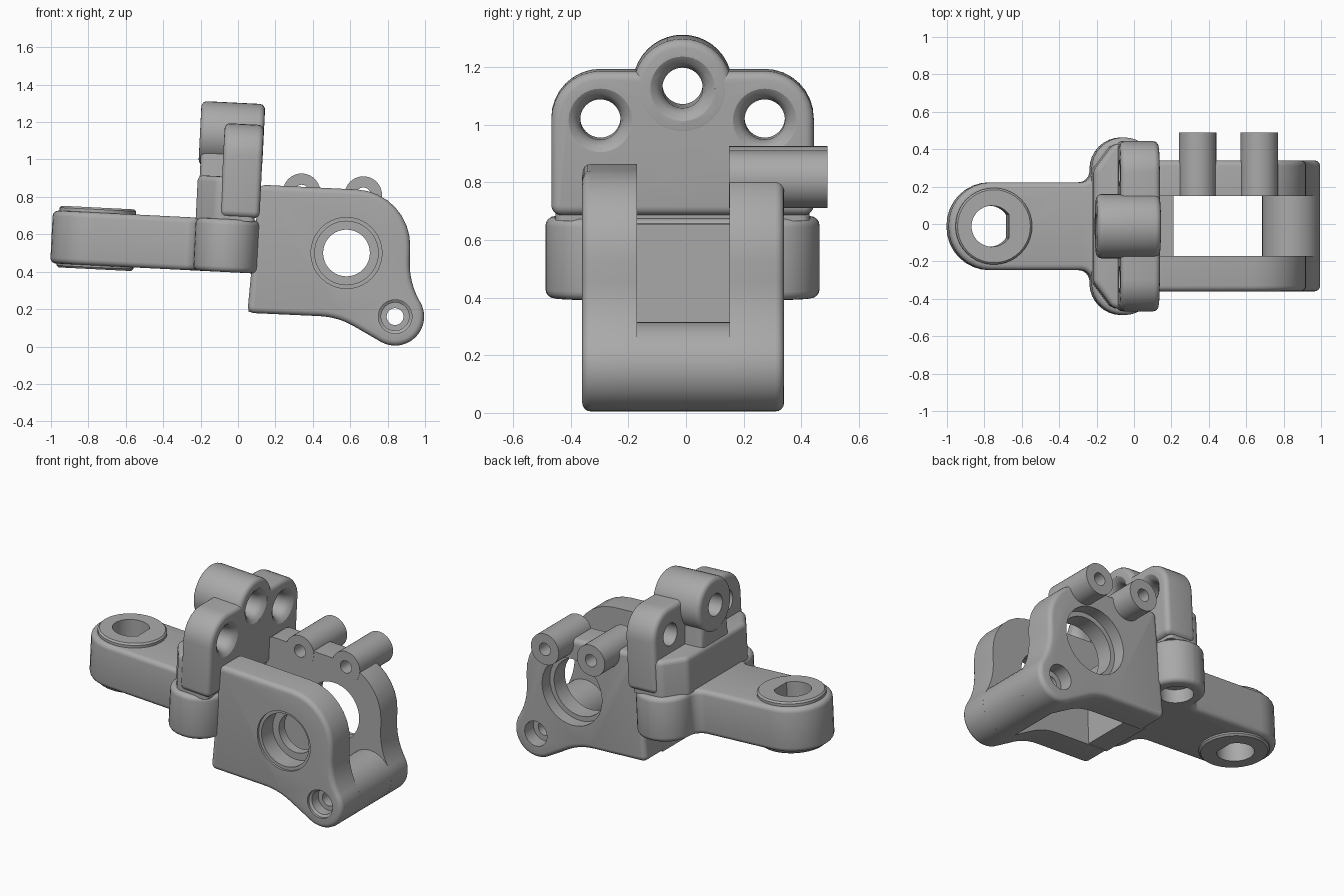
import bpy
import bmesh
from math import sin, cos, tan, radians, pi
from mathutils import Vector, Matrix

if "Cube" in bpy.data.objects:
    bpy.data.objects.remove(bpy.data.objects["Cube"], do_unlink=True)

grey = bpy.data.materials.new("plain_grey")
grey.use_nodes = True
grey.diffuse_color = (0.4, 0.4, 0.4, 1)
grey.node_tree.nodes["Principled BSDF"].inputs["Base Color"].default_value = (0.4, 0.4, 0.4, 1)

MID = -0.012  # y of the symmetry plane
PIVOT = Vector((0, 0, 0.5))
TILT = Matrix.Translation(PIVOT) @ Matrix.Rotation(radians(2.87), 4, 'Y') @ Matrix.Translation(-PIVOT)
AXES = {
    'X': lambda u, v, w: (w, u, v),
    'Y': lambda u, v, w: (u, w, v),
    'Z': lambda u, v, w: (u, v, w),
}


def circle(u, v, r, start=0, end=360, n=40):
    count = n if end - start == 360 else n + 1
    angles = [radians(start + (end - start) * i / n) for i in range(count)]
    return [(u + r * cos(a), v + r * sin(a)) for a in angles]


def rounded(corners, n=8):
    """Outline from (u, v) or (u, v, radius) corners, each rounded by an arc."""
    out = []
    for i, c in enumerate(corners):
        p = Vector(c[:2])
        r = c[2] if len(c) > 2 else 0
        if r == 0:
            out.append(tuple(p))
            continue
        a = (Vector(corners[i - 1][:2]) - p).normalized()
        b = (Vector(corners[(i + 1) % len(corners)][:2]) - p).normalized()
        half = a.angle(b) / 2
        centre = p + (a + b).normalized() * r / sin(half)
        first = p + a * r / tan(half) - centre
        last = p + b * r / tan(half) - centre
        turn = first.x * last.y - first.y * last.x
        sweep = (pi - 2 * half) * (1 if turn > 0 else -1)
        for k in range(n + 1):
            t = sweep * k / n
            out.append((centre.x + first.x * cos(t) - first.y * sin(t),
                        centre.y + first.x * sin(t) + first.y * cos(t)))
    return out


def loft(name, axis, rings, tilt=False, low=0, high=0):
    """Skin outlines at successive positions; low and high round the end rims."""
    bm = bmesh.new()
    loops = [[bm.verts.new(AXES[axis](u, v, w)) for u, v in pts] for w, pts in rings]
    n = len(loops[0])
    for a, b in zip(loops, loops[1:]):
        for i in range(n):
            j = (i + 1) % n
            bm.faces.new((a[i], a[j], b[j], b[i]))
    caps = [bm.faces.new(loops[0][::-1]), bm.faces.new(loops[-1])]
    bmesh.ops.recalc_face_normals(bm, faces=bm.faces)
    rims = [(list(f.edges), s) for f, s in zip(caps, (low, high)) if s]
    for edges, size in rims:
        bmesh.ops.bevel(bm, geom=edges, offset=size, segments=4, profile=0.5,
                        affect='EDGES', clamp_overlap=False)
    if tilt:
        bm.transform(TILT)
    mesh = bpy.data.meshes.new(name)
    bm.to_mesh(mesh)
    bm.free()
    mesh.materials.append(grey)
    ob = bpy.data.objects.new(name, mesh)
    bpy.context.collection.objects.link(ob)
    return ob


def prism(name, axis, pts, lo, hi, **kw):
    return loft(name, axis, [(lo, pts), (hi, pts)], **kw)


def turned(name, axis, u, v, steps, **kw):
    return loft(name, axis, [(w, circle(u, v, r)) for w, r in steps], **kw)


def cut(parts, cutter):
    cutter.hide_render = True
    for ob in parts:
        mod = ob.modifiers.new("cut", 'BOOLEAN')
        mod.operation = 'DIFFERENCE'
        mod.solver = 'EXACT'
        mod.object = cutter
        deps = bpy.context.evaluated_depsgraph_get()
        mesh = bpy.data.meshes.new_from_object(ob.evaluated_get(deps))
        ob.modifiers.clear()
        ob.data = mesh
    bpy.data.objects.remove(cutter, do_unlink=True)


# Housing: two cheek plates with a lug at the lower corner
LUG = (0.84, 0.16)
lug_arc = circle(*LUG, 0.155, -120, 30, 20)[::-1]
cheek = rounded([(0.05, 0.18, 0.035), (0.115, 0.865, 0.035), (0.93, 0.825, 0.30),
                 (0.915, 0.34, 0.4)] + lug_arc + [(0.534, 0.158, 0.4)])
front_cheek = prism("front_cheek", 'Y', cheek, -0.36, -0.17, low=0.03)
back_cheek = prism("back_cheek", 'Y', cheek, 0.15, 0.34, high=0.03)
lug_bar = turned("lug_bar", 'Y', *LUG, [(-0.172, 0.155), (0.152, 0.155)])
end_wall = prism("end_wall", 'Y', [(0.055, 0.185), (0.2, 0.178), (0.21, 0.655), (0.095, 0.66)],
                 -0.18, 0.16)

# Shaft bores and pivot hole
cut([front_cheek], turned("bore", 'Y', 0.58, 0.5, [
    (-0.4, 0.19), (-0.345, 0.19), (-0.345, 0.17), (-0.23, 0.17), (-0.23, 0.125), (-0.1, 0.125)]))
cut([back_cheek], turned("bore", 'Y', 0.58, 0.5, [
    (0.1, 0.185), (0.26, 0.185), (0.26, 0.215), (0.4, 0.215)]))
cut([front_cheek, back_cheek, lug_bar], turned("pivot", 'Y', *LUG, [
    (-0.4, 0.09), (-0.345, 0.09), (-0.335, 0.075), (-0.27, 0.075), (-0.27, 0.045),
    (0.25, 0.045), (0.25, 0.08), (0.4, 0.08)]))

# Screw posts on the back cheek
for i, (x, z) in enumerate([(0.34, 0.825), (0.67, 0.81)]):
    post = turned(f"screw_post_{i + 1}", 'Y', x, z, [(0.149, 0.1), (0.49, 0.1)])
    cut([post, back_cheek], turned("post_hole", 'Y', x, z, [(0.1, 0.04), (0.55, 0.04)]))

# Arm with a wide head
half = [(-0.235, 0.475, 0.17), (-0.235, 0.235, 0.06), (-1.0, 0.235, 0.23)]
outline = [(0.11, 0.475, 0.17)] + half
outline += [(x, -y, r) for x, y, r in outline[::-1]]
arm_pts = [(x, y + MID) for x, y in rounded(outline)]
arm = prism("arm", 'Z', arm_pts, 0.395, 0.678, tilt=True, low=0.03, high=0.03)
pad = turned("arm_pad", 'Z', -0.76, MID, [(0.375, 0.195), (0.385, 0.205), (0.695, 0.205), (0.705, 0.195)],
             tilt=True)
d_hole = circle(-0.77, MID, 0.11, 35, 325, 30)
cut([arm, pad], prism("d_hole", 'Z', d_hole, 0.3, 0.8, tilt=True))

# Upright bracket bolted on the head
foot = rounded([(0.08, -0.44, 0.03), (0.08, 0.44, 0.03), (-0.13, 0.44, 0.06),
                (-0.235, 0.3, 0.06), (-0.235, -0.3, 0.06), (-0.13, -0.44, 0.06)])
bracket_foot = prism("bracket_foot", 'Z', [(x, y + MID) for x, y in foot], 0.67, 0.905,
                     tilt=True, high=0.03)
plate = rounded([(MID - 0.455, 0.69, 0.035), (MID - 0.455, 1.19, 0.17),
                 (MID + 0.455, 1.19, 0.17), (MID + 0.455, 0.69, 0.035)])
bracket_plate = prism("bracket_plate", 'X', plate, -0.105, 0.105, tilt=True, low=0.03, high=0.03)
crown = turned("bracket_crown", 'X', MID, 1.13, [(-0.235, 0.172), (0.106, 0.172)],
               tilt=True, low=0.03, high=0.03)
web = rounded([(MID - 0.15, 0.8), (MID - 0.13, 1.1), (MID + 0.13, 1.1), (MID + 0.15, 0.8)])
bracket_web = prism("bracket_web", 'X', web, -0.225, 0.0, tilt=True, low=0.03)

# Flared bracket holes and bolt holes under the head
for y, z in [(-0.285, 1.02), (0, 1.13), (0.285, 1.02)]:
    cut([bracket_plate, crown, bracket_web], turned("bolt_hole", 'X', y + MID, z, [
        (-0.4, 0.07), (0.04, 0.07), (0.07, 0.076), (0.092, 0.09), (0.108, 0.115)], tilt=True))
for side in (-1, 1):
    cut([arm], turned("bolt_recess", 'Z', -0.065, MID + side * 0.31, [
        (0.3, 0.1), (0.48, 0.1), (0.48, 0.05), (0.62, 0.05)], tilt=True))

# Smooth the curved faces, keep hard edges
bpy.ops.object.select_all(action='DESELECT')
for ob in bpy.context.collection.objects:
    if ob.type == 'MESH':
        ob.select_set(True)
        bpy.context.view_layer.objects.active = ob
bpy.ops.object.shade_smooth_by_angle(angle=radians(30))
